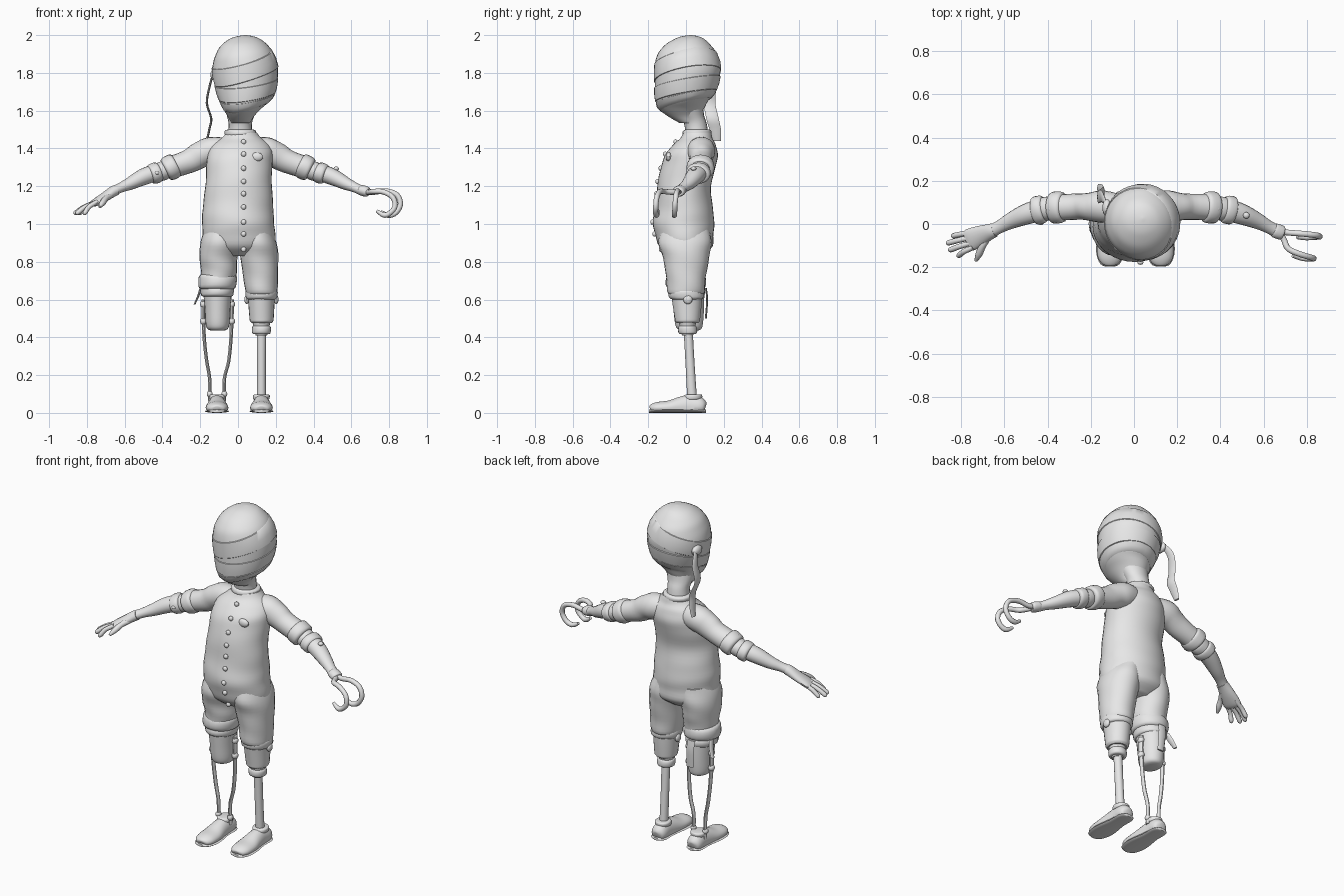
import bpy, bmesh, math
from mathutils import Vector

grey = bpy.data.materials.new("plain_grey")
grey.diffuse_color = (0.8, 0.8, 0.8, 1)
Y, Z = Vector((0, 1, 0)), Vector((0, 0, 1))


def finish(bm, name, angle=40):
    bmesh.ops.recalc_face_normals(bm, faces=bm.faces)
    me = bpy.data.meshes.new(name)
    bm.to_mesh(me)
    bm.free()
    ob = bpy.data.objects.new(name, me)
    bpy.context.collection.objects.link(ob)
    me.materials.append(grey)
    bpy.ops.object.select_all(action='DESELECT')
    ob.select_set(True)
    bpy.context.view_layer.objects.active = ob
    bpy.ops.object.shade_smooth_by_angle(angle=math.radians(angle))
    return ob


def spline(rows, steps):
    """Catmull-Rom through tuples of numbers."""
    out, last = [], len(rows) - 1
    for i in range(last):
        p = [rows[max(i - 1, 0)], rows[i], rows[i + 1], rows[min(i + 2, last)]]
        for k in range(steps):
            t = k / steps
            out.append(tuple(0.5 * (2 * b + (c - a) * t + (2 * a - 5 * b + 4 * c - d) * t * t
                                    + (3 * b - a - 3 * c + d) * t ** 3) for a, b, c, d in zip(*p)))
    return out + [rows[-1]]


def loft(name, rows, n=20, steps=4, ref=Z, flat=False, ripple=0.0, floor=None):
    """Skin rows of (x, y, z, half width, half depth) along their path."""
    rows = spline(rows, steps)
    bm = bmesh.new()
    rings = []
    for i, r in enumerate(rows):
        c = Vector(r[:3])
        t = Z if flat else (Vector(rows[min(i + 1, len(rows) - 1)][:3])
                            - Vector(rows[max(i - 1, 0)][:3])).normalized()
        side = t.cross(ref).normalized()
        up = side.cross(t)
        ring = []
        for k in range(n):
            an = 2 * math.pi * k / n
            g = 1 + ripple * (math.sin(i * 1.1 + 2 * an) + 0.6 * math.sin(i * 0.7 - 3 * an))
            v = c + side * (max(r[3], .001) * g * math.cos(an)) + up * (max(r[4], .001) * g * math.sin(an))
            if floor is not None:
                v.z = max(v.z, floor)
            ring.append(bm.verts.new(v))
        rings.append(ring)
    for a, b in zip(rings, rings[1:]):
        for k in range(n):
            bm.faces.new((a[k], a[(k + 1) % n], b[(k + 1) % n], b[k]))
    bm.faces.new(rings[0])
    bm.faces.new(rings[-1])
    return finish(bm, name)


def roll(name, p, q, a, b, ref=Z, flat=False):
    """Rounded fabric or metal band between two points."""
    p, q = Vector(p), Vector(q)
    rows = [(*p.lerp(q, t), a * f, b * f) for t, f in
            ((0, .8), (.08, .93), (.3, 1), (.7, 1), (.92, .93), (1, .8))]
    return loft(name, rows, 20, 2, ref, flat, ripple=.012)


def ball(name, loc, scale):
    bm = bmesh.new()
    bmesh.ops.create_uvsphere(bm, u_segments=14, v_segments=8, radius=1)
    for v in bm.verts:
        v.co = Vector(loc) + Vector(x * s for x, s in zip(v.co, scale))
    return finish(bm, name)


def wire(name, pts, r, ref=Y, n=10, tip=.6):
    return loft(name, [(*p, r * (tip if i == len(pts) - 1 else 1), r * (tip if i == len(pts) - 1 else 1))
                       for i, p in enumerate(pts)], n, 4, ref)


# Torso and neck
TORSO = [(.005, .0, .83, .11, .08), (.005, .0, .88, .185, .14), (.005, -.01, .95, .192, .155),
         (0, -.013, 1.02, .19, .163), (0, -.01, 1.1, .186, .15), (.004, -.01, 1.2, .176, .142),
         (.006, .012, 1.3, .174, .145), (.012, .03, 1.37, .172, .138), (.015, .045, 1.42, .15, .112),
         (.018, .055, 1.455, .105, .085), (.02, .06, 1.485, .08, .072)]
loft("torso", TORSO, 36, 4, Y, True, ripple=.006)
roll("collar", (.012, .057, 1.465), (.012, .06, 1.50), .083, .076, Y, True)
loft("neck", [(.012, .06, 1.46, .065, .06), (.012, .05, 1.53, .062, .06),
              (.015, .03, 1.58, .075, .065), (.03, .0, 1.66, .10, .09)], 20, 4, Y, True)

# Shirt buttons and chest patch
dense = spline(TORSO, 6)
def front_y(z):
    r = min(dense, key=lambda q: abs(q[2] - z))
    return r[1] - r[4]
for i, z in enumerate((1.435, 1.37, 1.295, 1.225, 1.16, 1.09, 1.01, .947, .865)):
    ball(f"button_{i + 1}", (.03, front_y(z) - .002, z), (.014, .011, .014))
ball("chest_patch", (.10, front_y(1.355) + .022, 1.355), (.034, .016, .024))

# Head: egg with the chin pushed forward
HEAD = [(.015, .02, 1.535, .05, .055), (.015, -.01, 1.57, .07, .085), (.022, -.025, 1.61, .10, .12),
        (.036, -.022, 1.65, .132, .138), (.042, -.004, 1.70, .155, .16), (.038, .008, 1.80, .174, .174),
        (.038, .008, 1.86, .168, .171), (.036, .008, 1.91, .148, .152), (.035, .01, 1.95, .12, .118),
        (.036, .018, 1.98, .08, .078), (.038, .022, 1.994, .042, .042), (.04, .025, 2.0, .004, .004)]
loft("head", HEAD, 36, 4, Y, True, ripple=.004)
head_rows = spline(HEAD, 12)

def wrap(name, z0, tilt_x, tilt_y, half, lift=.005):
    """Bandage strip following the head at a tilted height."""
    bm = bmesh.new()
    n, rings = 48, []
    for k in range(n):
        an = 2 * math.pi * k / n
        mid = z0 + tilt_x * math.cos(an) + tilt_y * math.sin(an)
        ring = []
        for dz, off in ((-half, -.004), (-half * .9, lift), (0, lift * 1.2), (half * .9, lift), (half, -.004)):
            r = min(head_rows, key=lambda q: abs(q[2] - mid - dz))
            ring.append(bm.verts.new((r[0] + (r[3] + off) * math.cos(an),
                                      r[1] + (r[4] + off) * math.sin(an), mid + dz)))
        rings.append(ring)
    for a, b in zip(rings, rings[1:] + rings[:1]):
        for j in range(4):
            bm.faces.new((a[j], b[j], b[j + 1], a[j + 1]))
    return finish(bm, name)

wrap("brow_bandage", 1.83, .05, .03, .05, .003)
wrap("face_bandage", 1.715, .02, .03, .04, .004)
wrap("chin_bandage", 1.65, .02, .035, .025, .003)

# Knot and hanging ribbon at the side of the head
ball("bandage_knot", (-.125, .075, 1.79), (.022, .04, .03))
loft("hanging_ribbon", [(-.13, .09, 1.80, .006, .02), (-.15, .13, 1.73, .006, .026),
                        (-.165, .125, 1.64, .006, .03), (-.142, .14, 1.56, .006, .033),
                        (-.152, .155, 1.50, .006, .03), (-.165, .165, 1.44, .006, .02)], 8, 4, Y, True)

# Arms with rolled sleeves
for s, side in ((-1, "right"), (1, "left")):
    loft(side + "_sleeve", [(s * .04, .065, 1.395, .06, .06), (s * .14, .08, 1.388, .075, .073),
                            (s * .20, .08, 1.365, .066, .07), (s * .26, .08, 1.332, .06, .063),
                            (s * .36, .077, 1.298, .062, .058)], 20, 4, ripple=.012)
    roll(side + "_upper_cuff", (s * .325, .078, 1.315), (s * .385, .075, 1.285), .074, .066)
    roll(side + "_elbow", (s * .375, .075, 1.29), (s * .43, .068, 1.27), .055, .05)
    roll(side + "_lower_cuff", (s * .415, .07, 1.278), (s * .465, .06, 1.26), .066, .055)
    loft(side + "_forearm", [(s * .43, .067, 1.275, .052, .045), (s * .50, .045, 1.25, .048, .044),
                             (s * .57, .015, 1.215, .038, .034), (s * .62, -.012, 1.193, .03, .026),
                             (s * .66, -.033, 1.175, .03, .026)], 18, 4)
    ball(side + "_elbow_bolt", (s * .385, .07, 1.345), (.014, .014, .012))
    ball(side + "_cuff_bolt", (s * .52, .04, 1.293) if s > 0 else (s * .43, .01, 1.27), (.015, .015, .011))

# Right hand
loft("palm", [(-.645, -.028, 1.18, .033, .028), (-.665, -.035, 1.17, .036, .028), (-.71, -.053, 1.14, .046, .024),
              (-.755, -.072, 1.113, .052, .019), (-.775, -.08, 1.105, .045, .012)], 18, 4)
for i, (y0, x1, y1) in enumerate(((-.036, -.845, -.058), (-.06, -.868, -.09),
                                 (-.085, -.858, -.122), (-.108, -.82, -.148))):
    xm = (x1 - .755) / 2
    wire(f"finger_{i + 1}", [(-.745, y0, 1.118), (xm, (y0 + y1) / 2, 1.092), (x1 + .01, y1 + .003, 1.06),
                             (x1, y1, 1.053)], .0125, Z, 10, .4)
wire("thumb", [(-.675, -.06, 1.15), (-.70, -.10, 1.135), (-.718, -.14, 1.11), (-.732, -.17, 1.09)],
     .016, Z, 10, .45)

# Left hook with two prongs
roll("hook_mount", (.645, -.027, 1.182), (.69, -.043, 1.168), .034, .028)
wire("hook_prong_back", [(.67, -.035, 1.175), (.715, -.04, 1.168), (.78, -.045, 1.175), (.84, -.052, 1.155),
                         (.86, -.058, 1.105), (.835, -.06, 1.06), (.795, -.062, 1.046), (.755, -.062, 1.066)],
     .014)
wire("hook_prong_front", [(.68, -.045, 1.17), (.695, -.075, 1.168), (.715, -.115, 1.172), (.77, -.14, 1.17),
                          (.82, -.155, 1.14), (.83, -.16, 1.09), (.80, -.16, 1.055), (.77, -.155, 1.048),
                          (.735, -.148, 1.07)], .014, Vector((.3, 1, .0)))

# Breeches
loft("right_breeches", [(-.09, -.005, .97, .085, .13), (-.095, -.005, .90, .105, .14), (-.104, .0, .82, .10, .122),
                        (-.10, .0, .75, .095, .107), (-.105, .0, .68, .085, .098)], 24, 4, Y, True, .01)
loft("left_breeches", [(.09, -.005, .97, .085, .13), (.105, -.005, .90, .10, .14), (.113, .0, .82, .10, .122),
                       (.12, .0, .72, .092, .105), (.124, .0, .64, .084, .098), (.124, .0, .625, .07, .08)],
     24, 4, Y, True, .01)
roll("right_breeches_cuff", (-.11, 0, .655), (-.107, 0, .735), .102, .106, Y, True)
roll("right_under_cuff", (-.11, .005, .615), (-.11, .003, .67), .088, .096, Y, True)
roll("left_breeches_cuff", (.125, .003, .60), (.125, 0, .655), .085, .092, Y, True)

# Right stump held by side braces
loft("right_stump", [(-.108, .018, .435, .03, .04), (-.108, .018, .443, .052, .062), (-.108, .016, .47, .063, .074),
                     (-.108, .014, .55, .068, .082), (-.108, .01, .64, .076, .088)], 22, 4, Y, True)
for x, m, b, nm in ((-.183, -.165, -.15, "outer"), (-.033, -.05, -.072, "inner")):
    loft(nm + "_brace", [(x, .02, .60, .011, .016), (x, .02, .50, .01, .016), (x + (m - x) * .3, .025, .38, .009, .014),
                         (m, .028, .27, .009, .014), (b, .03, .18, .009, .013), (b, .032, .06, .009, .014)],
         10, 4, Y, True)
    for z in (.575, .485):
        ball(f"{nm}_brace_bolt", (x, .02, z), (.018, .02, .02))
    ball(nm + "_ankle_bolt", (b, .03, .10), (.016, .018, .018))
loft("back_strap", [(-.11, .105, .66, .025, .005), (-.105, .112, .60, .024, .005), (-.10, .105, .50, .022, .005)],
     8, 4, Y, True)
loft("strap_tail", [(-.195, .04, .665, .008, .02), (-.21, .06, .62, .006, .02), (-.23, .075, .575, .005, .014)],
     8, 4, Y, True)

# Left socket and peg
loft("left_socket", [(.125, .008, .475, .052, .055), (.125, .008, .485, .061, .065), (.125, .008, .50, .064, .068),
                     (.124, .006, .57, .069, .077), (.124, .003, .64, .074, .085)], 22, 3, Y, True)
loft("left_socket_neck", [(.124, .008, .41, .03, .03), (.124, .008, .49, .05, .05)], 18, 2, Y, True)
roll("left_socket_ring", (.124, .01, .417), (.124, .008, .462), .05, .05, Y, True)
loft("left_peg", [(.124, .012, .43, .025, .024), (.124, .022, .25, .023, .024), (.124, .034, .05, .024, .026)],
     16, 3, Y, True)
ball("left_socket_bolt", (.202, .01, .60), (.013, .024, .024))
ball("left_inner_bolt", (.046, .01, .60), (.013, .024, .024))

# Shoes
for cx, side in ((-.111, "right"), (.124, "left")):
    loft(side + "_shoe", [(cx, -.19, .022, .02, .012), (cx, -.182, .024, .04, .022), (cx, -.15, .026, .057, .032),
                          (cx, -.09, .028, .06, .038), (cx, -.03, .032, .052, .054), (cx, .02, .034, .047, .062),
                          (cx, .07, .034, .046, .054), (cx, .095, .032, .036, .036), (cx, .103, .03, .015, .018)],
         22, 4, floor=.012)
    loft(side + "_sole", [(cx, -.197, .009, .02, .008), (cx, -.185, .009, .045, .009), (cx, -.14, .009, .063, .009),
                          (cx, -.08, .009, .063, .009), (cx, 0, .009, .05, .009), (cx, .07, .009, .05, .009),
                          (cx, .10, .009, .036, .009), (cx, .107, .009, .015, .008)], 16, 3, floor=0)
    roll(side + "_ankle_collar", (cx, .035, .07), (cx, .04, .098), .044, .048, Y, True)
